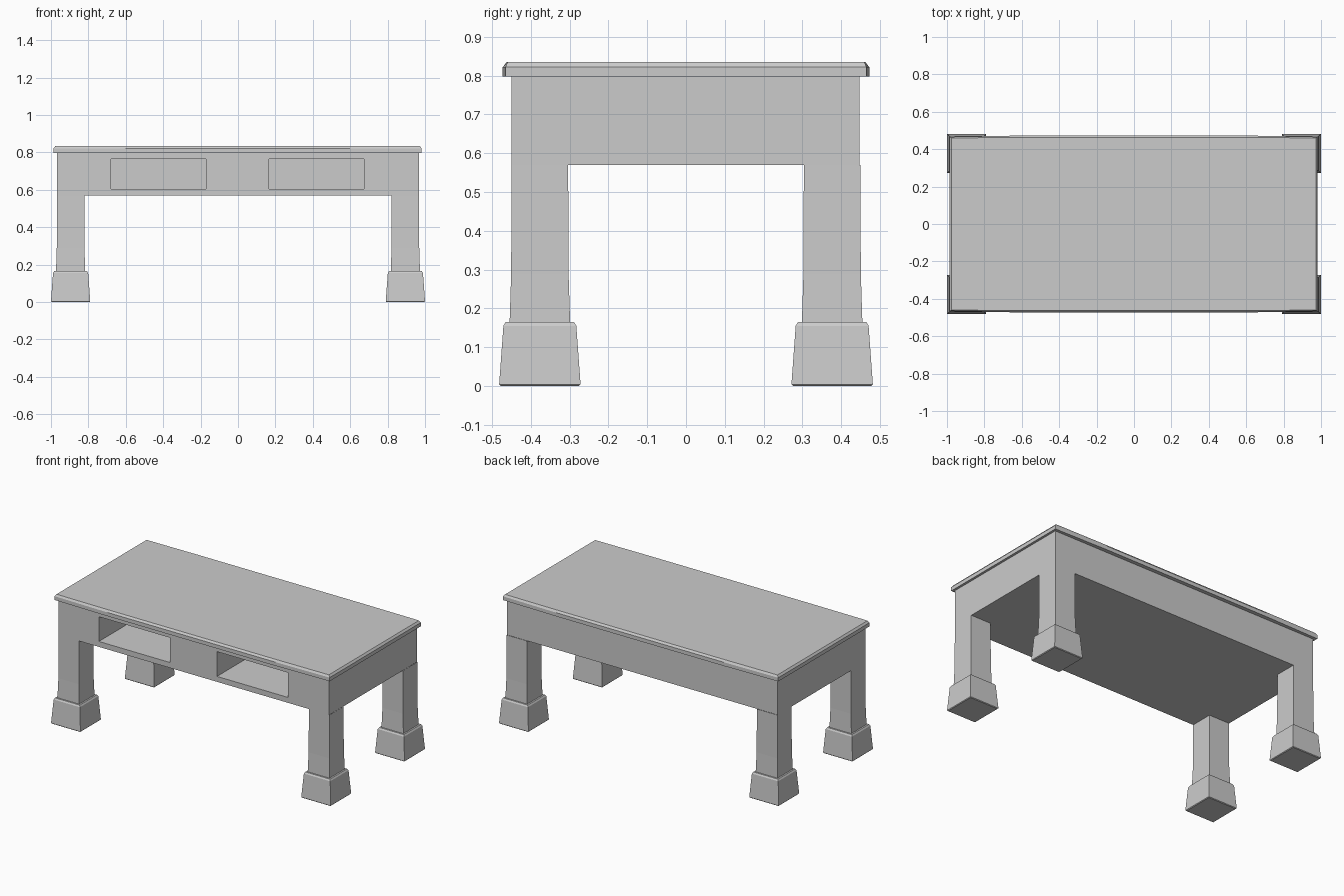
import bpy, bmesh

if "Cube" in bpy.data.objects:
    bpy.data.objects.remove(bpy.data.objects["Cube"])


def loft(name, rings, cap_bottom=True, cap_top=True):
    """Skin a stack of equal-length rings of points into one mesh object."""
    bm = bmesh.new()
    loops = [[bm.verts.new(p) for p in ring] for ring in rings]
    n = len(loops[0])
    for lower, upper in zip(loops, loops[1:]):
        for i in range(n):
            j = (i + 1) % n
            bm.faces.new((lower[i], lower[j], upper[j], upper[i]))
    if cap_bottom:
        bm.faces.new(loops[0][::-1])
    if cap_top:
        bm.faces.new(loops[-1])
    bmesh.ops.recalc_face_normals(bm, faces=bm.faces)
    mesh = bpy.data.meshes.new(name)
    bm.to_mesh(mesh)
    bm.free()
    obj = bpy.data.objects.new(name, mesh)
    bpy.context.collection.objects.link(obj)
    return obj


def rect(x0, x1, y0, y1, z):
    return [(x0, y0, z), (x1, y0, z), (x1, y1, z), (x0, y1, z)]


def square(cx, cy, half, z):
    return rect(cx - half, cx + half, cy - half, cy + half, z)


def box(name, x0, x1, y0, y1, z0, z1):
    return loft(name, [rect(x0, x1, y0, y1, z0), rect(x0, x1, y0, y1, z1)])


# Solid apron block with two drawer openings in the front
apron = box("apron", -0.969, 0.967, -0.45, 0.448, 0.57, 0.80)
for x0, x1 in ((-0.68, -0.172), (0.165, 0.674)):
    cutter = box("opening_cutter", x0, x1, -0.6, 0.15, 0.605, 0.765)
    cutter.hide_render = True
    mod = apron.modifiers.new("opening", "BOOLEAN")
    mod.operation = "DIFFERENCE"
    mod.solver = "EXACT"
    mod.object = cutter
    bpy.context.view_layer.objects.active = apron
    bpy.ops.object.modifier_apply(modifier=mod.name)
    bpy.data.objects.remove(cutter)


# Table top: slightly bowed long edges and a chamfered upper rim
def top_ring(inset, z):
    x, end, mid = 0.984 - inset, 0.466 - inset * 0.6, 0.473 - inset
    half = [(-x, -end), (-0.6, -mid), (0.6, -mid), (x, -end)]
    return [(px - 0.002, py, z) for px, py in
            half + [(-px, -py) for px, py in half]]


loft("table_top", [top_ring(0.0, 0.798), top_ring(0.0, 0.822),
                   top_ring(0.010, 0.835)])

# Flared legs on tapered block feet, one at each corner
for sx, side in ((-1, "left"), (1, "right")):
    for sy, end in ((-1, "front"), (1, "back")):
        cx, cy = sx * 0.895, sy * 0.377
        leg = [(0.155, 0.078), (0.165, 0.078), (0.29, 0.074), (0.57, 0.073)]
        loft(f"{end}_{side}_leg", [square(cx, cy, h, z) for z, h in leg],
             cap_bottom=False, cap_top=False)
        foot = [(0.0, 0.101), (0.004, 0.105), (0.155, 0.094), (0.165, 0.088)]
        loft(f"{end}_{side}_foot", [square(cx, cy, h, z) for z, h in foot])
